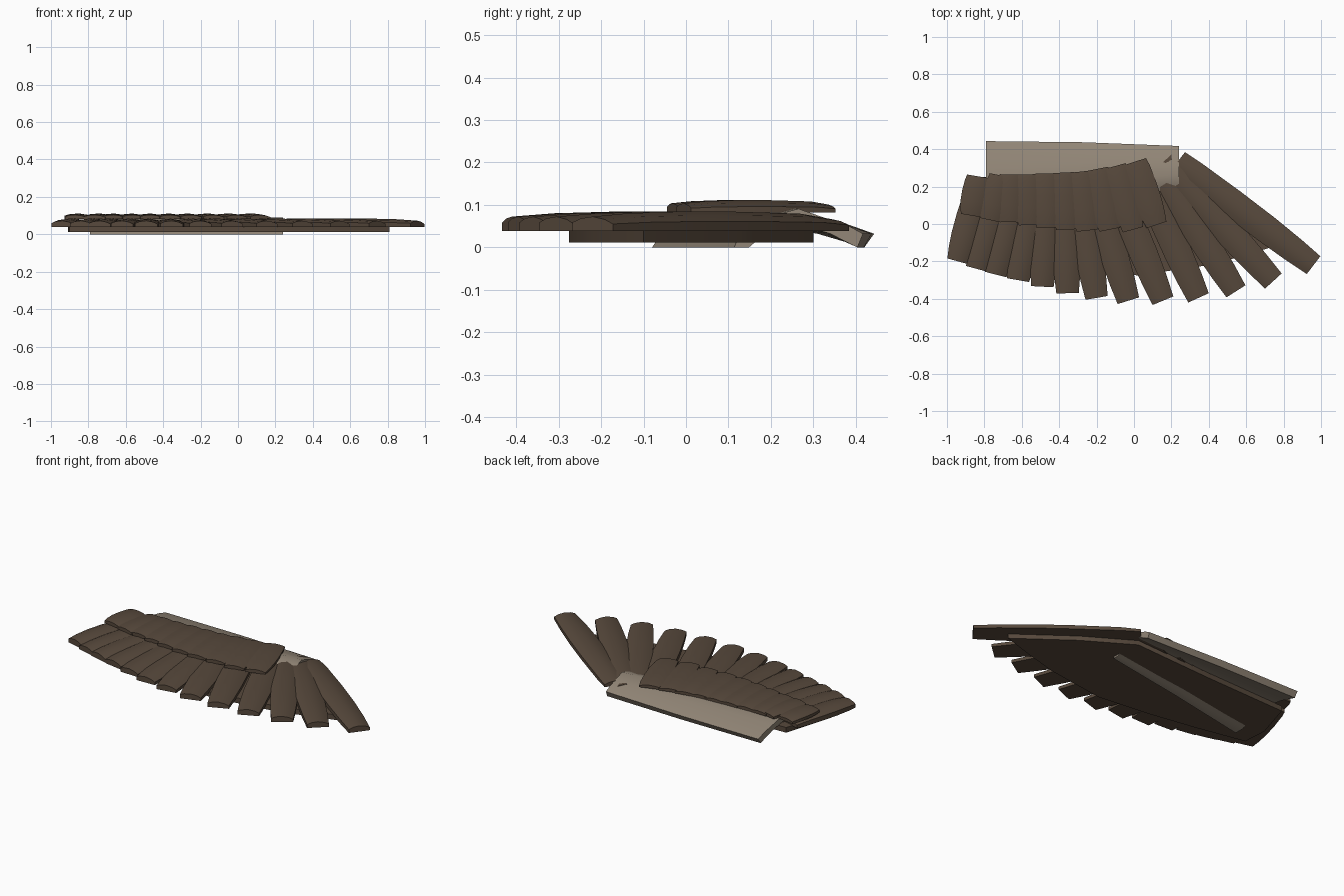
import bpy
import math
from mathutils import Vector

cube = bpy.data.objects.get("Cube")
if cube:
    bpy.data.objects.remove(cube)


def make_material(name, rgb):
    mat = bpy.data.materials.new(name)
    mat.use_nodes = True
    mat.diffuse_color = (*rgb, 1)
    bsdf = mat.node_tree.nodes["Principled BSDF"]
    bsdf.inputs["Base Color"].default_value = (*rgb, 1)
    bsdf.inputs["Roughness"].default_value = 0.8
    return mat


BROWN = make_material("feather brown", (0.095, 0.066, 0.045))
TAN = make_material("arm tan", (0.29, 0.24, 0.185))


def loft(name, rings, mat, angle=35):
    """Closed solid through equal-sized rings of points, capped at both ends."""
    n = len(rings[0])
    verts = [p for ring in rings for p in ring]
    faces = [list(range(n))[::-1], [len(verts) - n + i for i in range(n)]]
    for r in range(len(rings) - 1):
        for i in range(n):
            j = (i + 1) % n
            faces.append([r * n + i, r * n + j, (r + 1) * n + j, (r + 1) * n + i])
    mesh = bpy.data.meshes.new(name)
    mesh.from_pydata(verts, [], faces)
    mesh.materials.append(mat)
    obj = bpy.data.objects.new(name, mesh)
    bpy.context.collection.objects.link(obj)
    bpy.ops.object.select_all(action="DESELECT")
    obj.select_set(True)
    bpy.context.view_layer.objects.active = obj
    bpy.ops.object.mode_set(mode="EDIT")
    bpy.ops.mesh.select_all(action="SELECT")
    bpy.ops.mesh.normals_make_consistent(inside=False)
    bpy.ops.object.mode_set(mode="OBJECT")
    bpy.ops.object.shade_smooth_by_angle(angle=math.radians(angle))
    return obj


# Feather stations: position along the length, width factor, height factor
STATIONS = [(0, 0.82, 0.65), (0.12, 0.92, 0.9), (0.4, 1, 1),
            (0.65, 1, 1), (0.85, 0.92, 0.92), (1, 0.8, 0.75)]


def feather(name, root, tip, width, low, high, roll=0.03):
    """Arched feather with a flat underside, running from root to tip."""
    root, tip = Vector((*root, 0)), Vector((*tip, 0))
    along = (tip - root).normalized()
    side = Vector((-along.y, along.x, 0))
    rings = []
    for t, w, h in STATIONS:
        centre = root.lerp(tip, t)
        half, tall = width * w / 2, (high - low) * h
        ring = []
        for s in (-1, -0.6, 0, 0.6, 1):
            z = low + tall * (1 - 0.45 * s * s) - s * half * roll
            ring.append(centre + side * s * half + Vector((0, 0, z)))
        for s in (1, -1):
            ring.append(centre + side * s * half + Vector((0, 0, low)))
        rings.append(ring)
    return loft(name, rings, BROWN)


# Long flight feathers, fanned from the inner end to the outer end
flight_roots = [(-.83, .2), (-.72, .2), (-.62, .2), (-.53, .22), (-.46, .24),
                (-.37, .24), (-.31, .25), (-.24, .26), (-.13, .28), (.03, .3),
                (.11, .32), (.16, .335), (.235, .335)]
flight_tips = [(-.94, -.2), (-.84, -.24), (-.74, -.27), (-.62, -.3), (-.49, -.335),
               (-.355, -.37), (-.2, -.395), (-.03, -.41), (.155, -.41), (.345, -.395),
               (.545, -.36), (.745, -.305), (.96, -.22)]
for i, (root, tip) in enumerate(zip(flight_roots, flight_tips)):
    feather(f"flight_feather_{i + 1}", root, tip, 0.15, 0.038, 0.084)

# Short covert feathers lying over the flight feathers
covert_roots = [(-.835, .255), (-.715, .26), (-.66, .265), (-.57, .265), (-.47, .27),
                (-.375, .275), (-.285, .28), (-.195, .295), (-.1, .31), (.01, .335)]
covert_tips = [(-.87, .045), (-.765, .02), (-.665, .01), (-.56, -.005), (-.465, -.02),
               (-.36, -.03), (-.25, -.035), (-.13, -.03), (-.005, -.03), (.12, -.005)]
for i, (root, tip) in enumerate(zip(covert_roots, covert_tips)):
    feather(f"covert_feather_{i + 1}", root, tip, 0.14, 0.082, 0.111)

# Flat underside panel carrying the feathers
outline = [(-.84, .25), (-.91, .02), (-.9, -.13), (-.6, -.19), (-.3, -.24),
           (.02, -.275), (.4, -.22), (.62, -.16), (.81, -.1), (.5, .13),
           (.22, .3), (-.3, .27)]
loft("underside_panel", [[(x, y, z) for x, y in outline] for z in (0.011, 0.042)], BROWN)

# Arched arm along the leading edge, tapering towards the outer end
profile = [(.443, .032), (.38, .052), (.3, .067), (.18, .091), (.05, .07), (-.07, .015),
           (-.08, 0), (-.02, 0), (.05, .035), (.18, .055), (.31, .032), (.42, 0)]
arm_rings = []
for x, lead, chord in ((-.79, .443, 1), (-.27, .437, .79), (.24, .417, .58)):
    arm_rings.append([(x, lead + (y - .443) * chord, z) for y, z in profile])
loft("wing_arm", arm_rings, TAN, 50)
